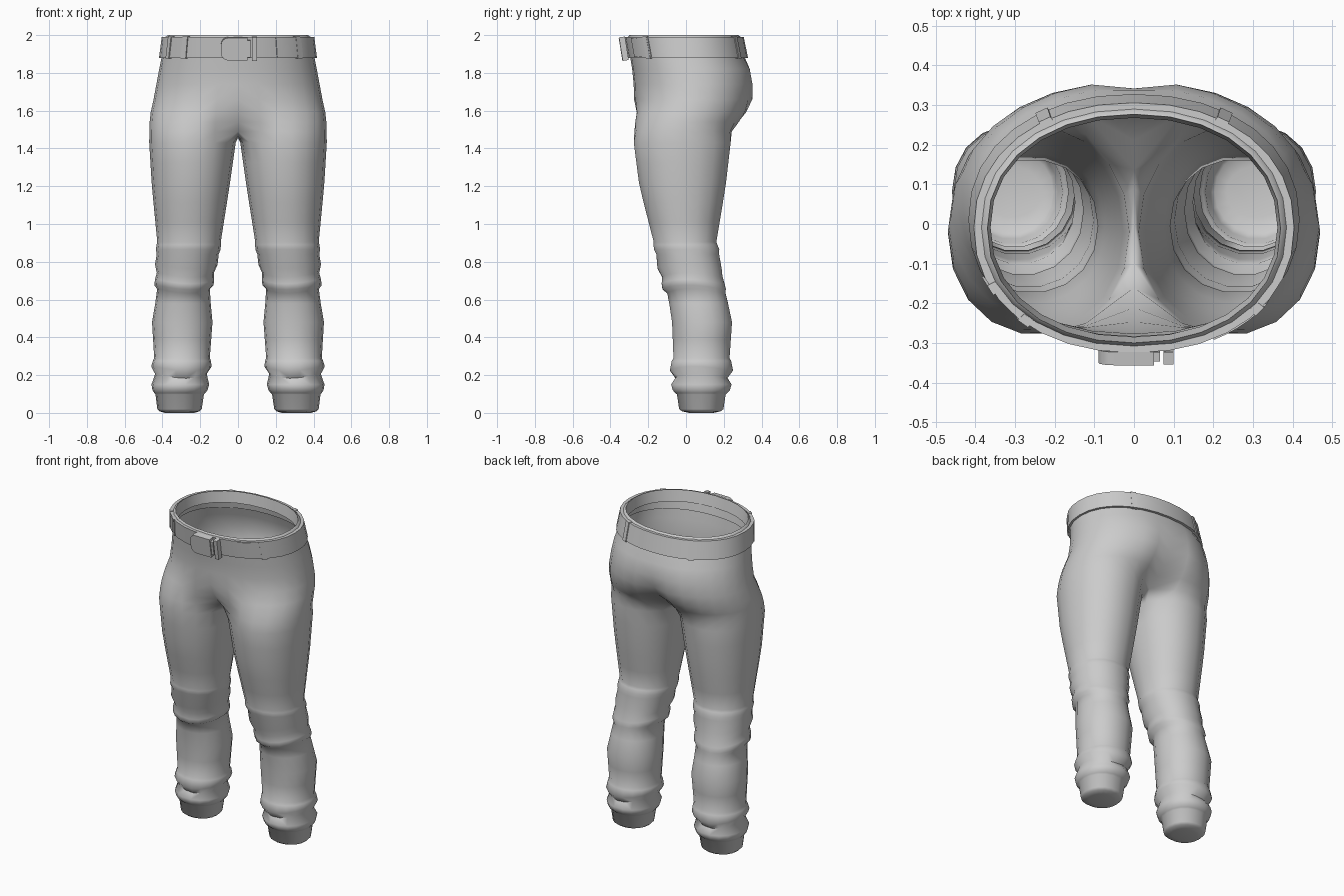
import bpy, bmesh, math
from math import sin, cos, radians, pi, exp

if "Cube" in bpy.data.objects:
    bpy.data.objects.remove(bpy.data.objects["Cube"])


def finish(bm, name, angle=40):
    bmesh.ops.recalc_face_normals(bm, faces=bm.faces)
    me = bpy.data.meshes.new(name)
    bm.to_mesh(me)
    bm.free()
    ob = bpy.data.objects.new(name, me)
    bpy.context.collection.objects.link(ob)
    bpy.ops.object.select_all(action='DESELECT')
    ob.select_set(True)
    bpy.context.view_layer.objects.active = ob
    bpy.ops.object.shade_smooth_by_angle(angle=radians(angle))
    return ob


def oval(t, a, yf, yb, p=0.93):
    c, s = cos(t), sin(t)
    x = a * math.copysign(abs(c) ** p, c) if abs(c) > 1e-6 else 0.0
    return x, (yf + yb) / 2 + (yb - yf) / 2 * math.copysign(abs(s) ** p, s)


def bridge(bm, r0, r1, closed):
    n = len(r0)
    for i in range(n if closed else n - 1):
        j = (i + 1) % n
        bm.faces.new((r0[i], r0[j], r1[j], r1[i]))


def sample(keys, z):
    """Interpolate the rows of a top-down profile at height z."""
    for k0, k1 in zip(keys, keys[1:]):
        if z >= k1[0]:
            break
    f = max(0, min(1, (k0[0] - z) / (k0[0] - k1[0])))
    return [u + (v - u) * f for u, v in zip(k0[1:], k1[1:])]


# Leg without folds: z, inner x, outer x, front y, back y
leg = [(1.43, .012, .47, -.28, .24), (1.2, .045, .456, -.25, .213),
       (.9, .092, .427, -.172, .162), (.64, .15, .428, -.1, .212),
       (.48, .135, .455, -.076, .246), (.28, .15, .443, -.068, .232),
       (.1, .18, .437, -.05, .212), (.02, .192, .427, -.038, .2)]


def leg_point(k, z, puff=0):
    xi, xo, yf, yb = sample(leg, z)
    back = puff * (.3 if .6 < z < .8 else 1)    # knee folds bulge to the front
    x, y = oval(radians(-140 + 20 * k), (xo - xi) / 2 + puff * .75, yf - puff, yb + back, .95)
    return x + (xi + xo) / 2, y


# Hips: rim folded inside, then seat (z, half width, front y, back y)
hips = [(1.93, .362, -.285, .268), (2.0, .37, -.30, .277), (1.99, .385, -.308, .29),
        (1.88, .405, -.295, .312), (1.82, .417, -.285, .345), (1.74, .432, -.277, .36),
        (1.66, .447, -.275, .36), (1.59, .459, -.281, .345), (1.54, .465, -.288, .315),
        (1.49, .468, -.29, .275)]
M = 14
bm = bmesh.new()
prev = None
for z, a, yf, yb in hips:
    cleft = .018 * min(1, max(0, 1.86 - z) / .1) + .12 * (max(0, 1.74 - z) / .25) ** 1.5
    front = .13 * (max(0, 1.66 - z) / .17) ** 1.5
    thigh = max(0, 1.66 - z) / .17 * .75        # blends hips into thighs
    ring = []
    for i in range(M + 1):
        t = -pi / 2 + pi * i / M
        x, y = oval(t, a, yf, yb)
        y += front * exp(-(x / .09) ** 2) if t < 0 else -cleft * exp(-(x / .06) ** 2)
        if 0 < i < M:
            lx, ly = leg_point(i, z)
            x, y = x + (lx - x) * thigh, y + (ly - y) * thigh
            if t > 0:
                y = y + (yb - .27) * thigh * sin(t) ** 2
        ring.append(bm.verts.new((x, y, z)))
    if prev:
        bridge(bm, prev, ring, False)
    prev = ring

# Crotch seam closes the last hip arc into a leg ring
prev = prev + [bm.verts.new((0, y, 1.455 + abs(y) / 8)) for y in (.09, 0, -.1)]

# Leg rings as (z, puff): thigh, knee folds, shin, ankle folds, rounded end
rings = [(1.43 - .105 * i, 0) for i in range(6)]
rings += [(.89, .005), (.865, .01), (.84, .004), (.775, .016), (.73, .003),
          (.695, .016), (.665, .02)]
rings += [(z, 0) for z in (.645, .58, .48, .39, .29)]
rings += [(.275, .01), (.235, .024), (.195, -.002), (.15, .026), (.12, .02), (.105, .008), (.098, 0)]
rings += [(.02, 0), (.008, -.016), (0, -.055)]
for z, puff in rings:
    skew = .012 if .18 < z < .25 or .63 < z < .8 else 0
    ring = []
    for k in range(18):
        x, y = leg_point(k, z, puff)
        ring.append(bm.verts.new((x, y, z + skew * sin(2 * radians(20 * k - 140) + 2))))
    bridge(bm, prev, ring, True)
    prev = ring
bm.faces.new(prev)
trousers = finish(bm, "trousers", 65)
mir = trousers.modifiers.new("Mirror", 'MIRROR')
mir.use_clip = True
mir.merge_threshold = .002


# Belt band and loops: a section swept along the waist
def band(name, t0, t1, steps, off, z0, z1, closed=False):
    bm = bmesh.new()
    sections = []
    for i in range(steps if closed else steps + 1):
        t = t0 + (t1 - t0) * i / steps
        sec = []
        for z, inset in ((z0, 0), (z1, 0), (z1, .022), (z0, .022)):
            f = (z - 1.88) / .11
            d = off - inset
            x, y = oval(t, .418 - .014 * f + d, -.305 - .02 * f - d, .328 - .022 * f + d)
            sec.append(bm.verts.new((x, y, z)))
        sections.append(sec)
    for a, b in zip(sections, sections[1:] + (sections[:1] if closed else [])):
        bridge(bm, a, b, True)
    if not closed:
        bm.faces.new(sections[0])
        bm.faces.new(sections[-1])
    return finish(bm, name, 30)


band("belt", 0, 2 * pi, 32, 0, 1.88, 1.99, True)
for n, deg in enumerate((-132, -152, -40, 58, 122)):
    band(f"belt_loop_{n + 1}", radians(deg - 2.5), radians(deg + 2.5), 1, .004, 1.876, 1.992)
band("belt_end", radians(-62), radians(-36), 5, .003, 1.885, 1.986)


# Buckle parts: outlines extruded along y and tilted with the belt
def plate(name, x0, x1, h, depth, y, r=0):
    pts = [(x1, -h), (x1, h)]
    for cz, start in ((h - r, 90), (r - h, 180)):
        for i in range(5 if r else 1):
            t = radians(start + 22.5 * i)
            pts.append((x0 + r + r * cos(t), cz + r * sin(t)) if r else
                       (x0, math.copysign(h, cz)))
    bm = bmesh.new()
    f = bm.faces.new([bm.verts.new((x, -depth / 2, z)) for x, z in pts])
    ext = bmesh.ops.extrude_face_region(bm, geom=[f])
    bmesh.ops.translate(bm, vec=(0, depth, 0),
                        verts=[v for v in ext['geom'] if isinstance(v, bmesh.types.BMVert)])
    ob = finish(bm, name, 30)
    ob.location = (0, y, 1.928)
    ob.rotation_euler.x = .16


plate("buckle", -.09, .05, .061, .034, -.33, .04)
plate("buckle_bar", .05, .066, .045, .024, -.328)
plate("belt_keeper", .075, .1, .063, .032, -.329)
